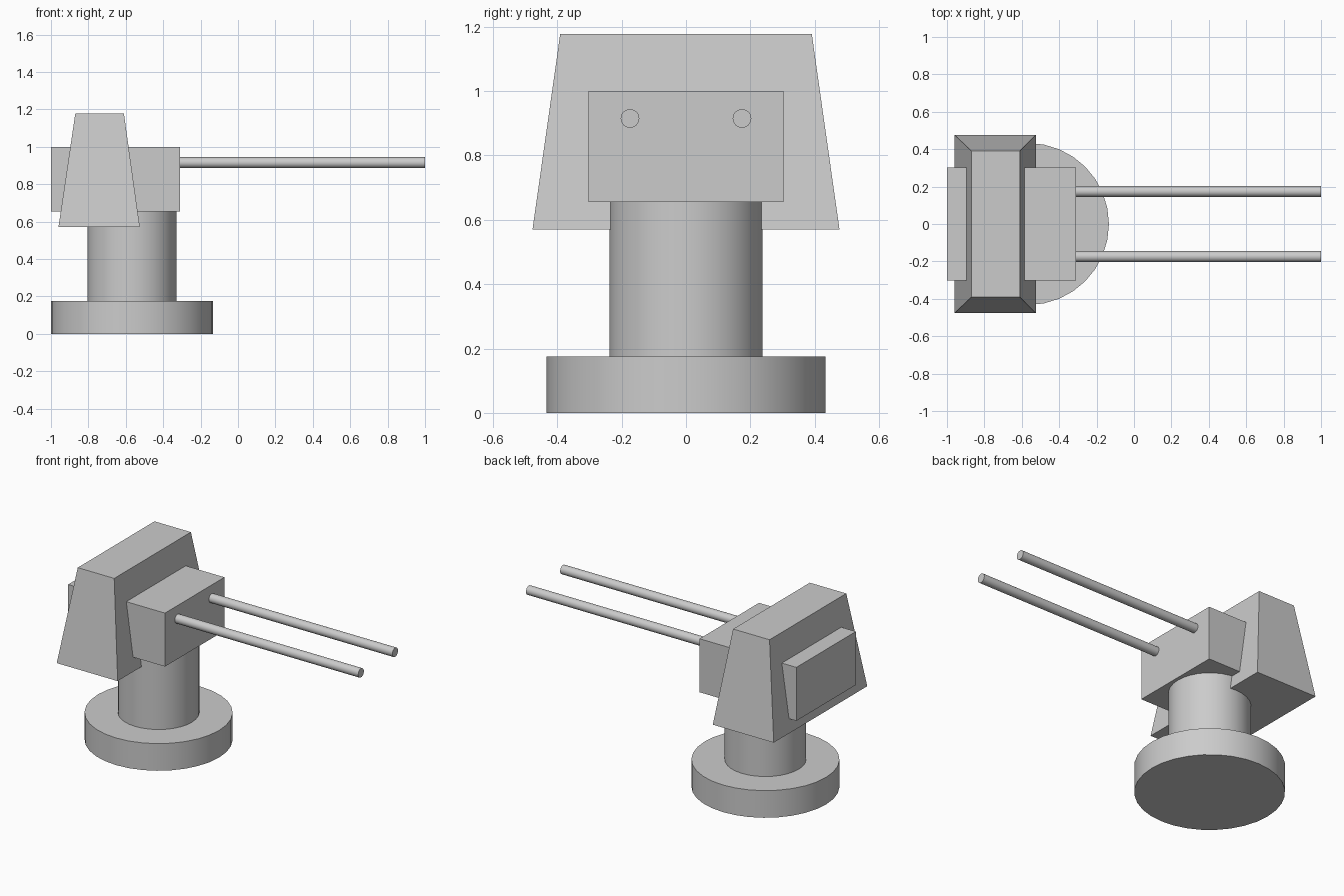
import bpy, bmesh
from math import pi, radians

if "Cube" in bpy.data.objects:
    bpy.data.objects.remove(bpy.data.objects["Cube"])

AXIS_X = -0.567  # vertical axis of the pedestal


def cylinder(name, radius, start, length, sides, along_x=False):
    """Cylinder growing from its start point, along z or along x."""
    x, y, z = start
    h = length / 2
    loc = (x + h, y, z) if along_x else (x, y, z + h)
    bpy.ops.mesh.primitive_cylinder_add(
        vertices=sides, radius=radius, depth=length, location=loc,
        rotation=(0, pi / 2 if along_x else 0, 0))
    ob = bpy.context.object
    ob.name = name
    bpy.ops.object.shade_smooth_by_angle(angle=radians(30))
    return ob


def tapered_box(name, bottom, top, z0, z1):
    """Box between two rectangles given as (x0, x1, half_width_y)."""
    bm = bmesh.new()
    rings = []
    for (x0, x1, w), z in ((bottom, z0), (top, z1)):
        rings.append([bm.verts.new(p) for p in
                      ((x0, -w, z), (x1, -w, z), (x1, w, z), (x0, w, z))])
    lo, hi = rings
    bm.faces.new(lo[::-1])
    bm.faces.new(hi)
    for i in range(4):
        j = (i + 1) % 4
        bm.faces.new((lo[i], lo[j], hi[j], hi[i]))
    mesh = bpy.data.meshes.new(name)
    bm.to_mesh(mesh)
    bm.free()
    ob = bpy.data.objects.new(name, mesh)
    bpy.context.collection.objects.link(ob)
    return ob


# Round pedestal: base disc and column
cylinder("base", 0.433, (AXIS_X, 0, 0), 0.175, 32)
cylinder("column", 0.238, (AXIS_X, 0, 0.175), 0.48, 32)

# Gun housing block
housing = (-1.0, -0.309, 0.303)
tapered_box("gun_housing", housing, housing, 0.655, 1.0)

# Sloped turret body straddling the housing
tapered_box("turret_body", (-0.96, -0.525, 0.477), (-0.87, -0.61, 0.391), 0.57, 1.177)

# Twin barrels
for side, label in ((-1, "right"), (1, "left")):
    cylinder("barrel_" + label, 0.029, (-0.309, side * 0.174, 0.915), 1.309, 24, along_x=True)
